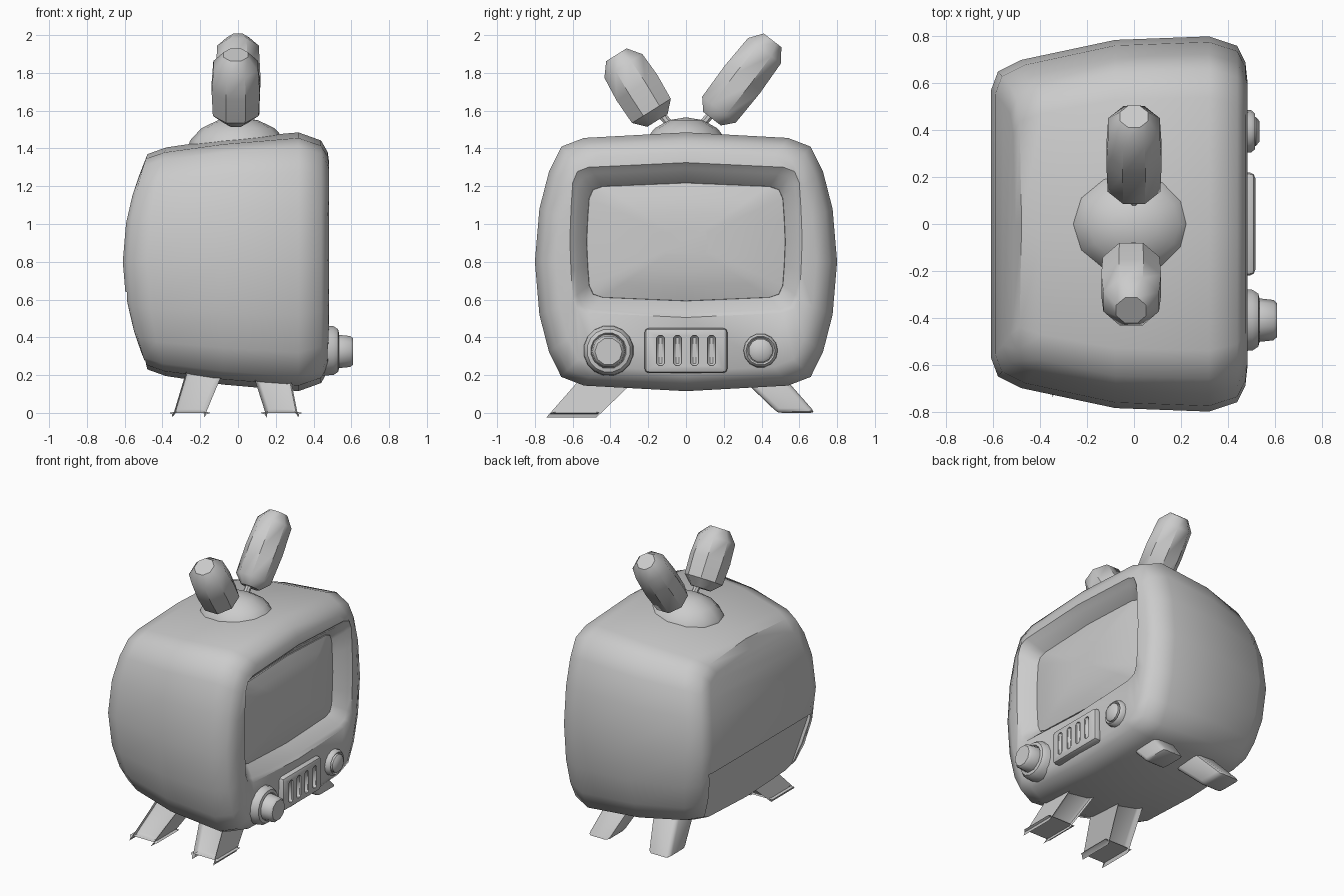
import bpy, bmesh, math
from mathutils import Vector

if "Cube" in bpy.data.objects:
    bpy.data.objects.remove(bpy.data.objects["Cube"])


def finish(name, bm, angle=40):
    bmesh.ops.recalc_face_normals(bm, faces=bm.faces)
    me = bpy.data.meshes.new(name)
    bm.to_mesh(me)
    bm.free()
    ob = bpy.data.objects.new(name, me)
    bpy.context.collection.objects.link(ob)
    smooth(ob, angle)
    return ob


def smooth(ob, angle):
    bpy.ops.object.select_all(action='DESELECT')
    ob.select_set(True)
    bpy.context.view_layer.objects.active = ob
    bpy.ops.object.shade_smooth_by_angle(angle=math.radians(angle))


def loft(name, rings, angle=40, strip_cap=False):
    """Skin a stack of equal-length rings and close both ends."""
    bm = bmesh.new()
    vs = [[bm.verts.new(p) for p in r] for r in rings]
    n = len(vs[0])
    for a, b in zip(vs, vs[1:]):
        for i in range(n):
            j = (i + 1) % n
            bm.faces.new((a[i], a[j], b[j], b[i]))
    first = vs[0]
    if strip_cap:  # horizontal strips keep a curved end clean
        for i in range(n // 2):
            ids = [i, i + 1, n - i - 1, (n - i) % n]
            bm.faces.new([first[k] for k in dict.fromkeys(ids)])
    else:
        bm.faces.new(first)
    bm.faces.new(vs[-1])
    return finish(name, bm, angle)


def cut(ob, cutter, angle):
    m = ob.modifiers.new("cut", 'BOOLEAN')
    m.object, m.solver = cutter, 'EXACT'
    cutter.hide_render = True
    bpy.context.view_layer.objects.active = ob
    bpy.ops.object.modifier_apply(modifier=m.name)
    bpy.data.objects.remove(cutter)
    smooth(ob, angle)


def outline(q, x, sy, sz, cz, bend=0.0):
    """Mirror a quarter profile into a full ring facing x."""
    right = q + [(y, -z) for y, z in reversed(q[:-1])]
    full = right + [(-y, z) for y, z in reversed(right[1:-1])]
    return [(x + bend * (z * sz) ** 2, y * sy, cz + z * sz) for y, z in full]


def box(name, c, s, bevel, segs=2):
    bm = bmesh.new()
    bmesh.ops.create_cube(bm, size=1)
    for v in bm.verts:
        v.co = Vector(c) + Vector([a * b for a, b in zip(v.co, s)])
    if bevel:
        bmesh.ops.bevel(bm, geom=bm.edges[:], offset=bevel, segments=segs,
                        affect='EDGES', profile=0.5)
    return finish(name, bm)


def turned(name, start, axis, profile, n, angle=40):
    """Round part along an axis from (distance, radius) pairs."""
    rot = Vector((0, 0, 1)).rotation_difference(Vector(axis))
    rings = []
    for d, r in profile:
        rings.append([Vector(start) + rot @ Vector(
            (r * math.cos(2 * math.pi * (i + .5) / n),
             r * math.sin(2 * math.pi * (i + .5) / n), d)) for i in range(n)])
    return loft(name, rings, angle)


CASE = [(0, 1), (.675, .957), (.825, .89), (.906, .7), (.97, .41), (1, 0)]
TUBE = [(0, 1), (.84, .94), (.935, .885), (.975, .74), (.99, .4), (1, 0)]

# cabinet: curved back, swelling sides, stepped screen surround
rings = [outline(CASE, x, sy, sz, .8, k) for x, sy, sz, k in [
    (-.61, .57, .50, .415), (-.58, .65, .57, .31), (-.48, .70, .605, .27),
    (-.08, .785, .65, 0), (.32, .80, .685, 0), (.44, .76, .642, 0),
    (.475, .69, .58, 0)]]
rings += [outline(TUBE, x, sy, sz, cz) for x, sy, sz, cz in [
    (.483, .615, .41, .915), (.46, .592, .388, .913), (.45, .58, .375, .912),
    (.385, .53, .315, .905), (.37, .52, .305, .905)]]
cabinet = loft("cabinet", rings, 48, True)

# hollow in the lower half of the back
hollow = loft("hollow_cutter", [
    [(-.75, -w, z), (x, -w, z), (x, w, z), (-.75, w, z)]
    for z, x, w in [(.1, -.45, .46), (.64, -.575, .58)]])
cut(cabinet, hollow, 48)

# bulging screen
loft("screen", [outline(TUBE, x, .53 * s, .315 * s, .905) for x, s in [
    (.36, 1), (.388, .99), (.415, .75), (.43, .5), (.437, .22)]], 60)

# speaker panel with four slots
panel = box("speaker_panel", (.475, 0, .33), (.085, .44, .24), .025)
for i in range(4):
    slot = box("slot_cutter", (.52, -.135 + .09 * i, .33), (.05, .042, .16), .012, 1)
    cut(panel, slot, 40)

# control knobs
turned("large_knob_base", (.45, -.41, .33), (1, 0, 0),
       [(0, .135), (.055, .132), (.08, .115), (.085, .095), (.07, .085)], 16)
turned("large_knob", (.5, -.41, .325), (1, 0, 0),
       [(0, .095), (.04, .092), (.095, .086), (.11, .072)], 10)
turned("small_knob_base", (.45, .395, .33), (1, 0, 0),
       [(0, .092), (.05, .09), (.065, .077), (.055, .068)], 14)
turned("small_knob", (.48, .395, .33), (1, 0, 0),
       [(0, .066), (.04, .064), (.055, .045)], 12)

# splayed legs
for sx, foot_x, top_x in [("back", -.255, -.165), ("front", .23, .165)]:
    for side, s in [("left", -1), ("right", 1)]:
        bm = bmesh.new()
        bmesh.ops.create_cube(bm, size=1)
        for v in bm.verts:
            low = v.co.z < 0
            cx, cy, z = (foot_x, .585, 0) if low else (top_x, .345, .25)
            w = .17 if low else .2
            v.co = (cx + v.co.x * w, s * (cy + v.co.y * (.2 if low else .24)), z)
        bmesh.ops.bevel(bm, geom=bm.edges[:], offset=.025, segments=2,
                        affect='EDGES', profile=0.5)
        finish(f"{sx}_{side}_leg", bm, 45)

# aerial base dome
bm = bmesh.new()
bmesh.ops.create_uvsphere(bm, u_segments=12, v_segments=8, radius=1)
for v in bm.verts:
    v.co = (v.co.x * .275, v.co.y * .235, 1.365 + v.co.z * .2)
finish("aerial_base", bm, 50)

# two stubby aerials on thin stems
for name, c, h, r in [("left", (-.012, -.26, 1.722), .205, .138),
                      ("right", (0, .298, 1.765), .262, .128)]:
    d = Vector((0, -.53, .85) if name == "left" else (0, .61, .79)).normalized()
    turned(f"{name}_aerial", Vector(c), d,
           [(-h, r * .5), (-h + .06, r * .95), (0, r), (h - .07, r * .93),
            (h, r * .5)], 8, 40)
    foot = Vector((0, .06 if name == "right" else -.06, 1.5))
    stem = Vector(c) - foot
    turned(f"{name}_aerial_stem", foot, stem.normalized(),
           [(0, .022), (stem.length, .022)], 8)
